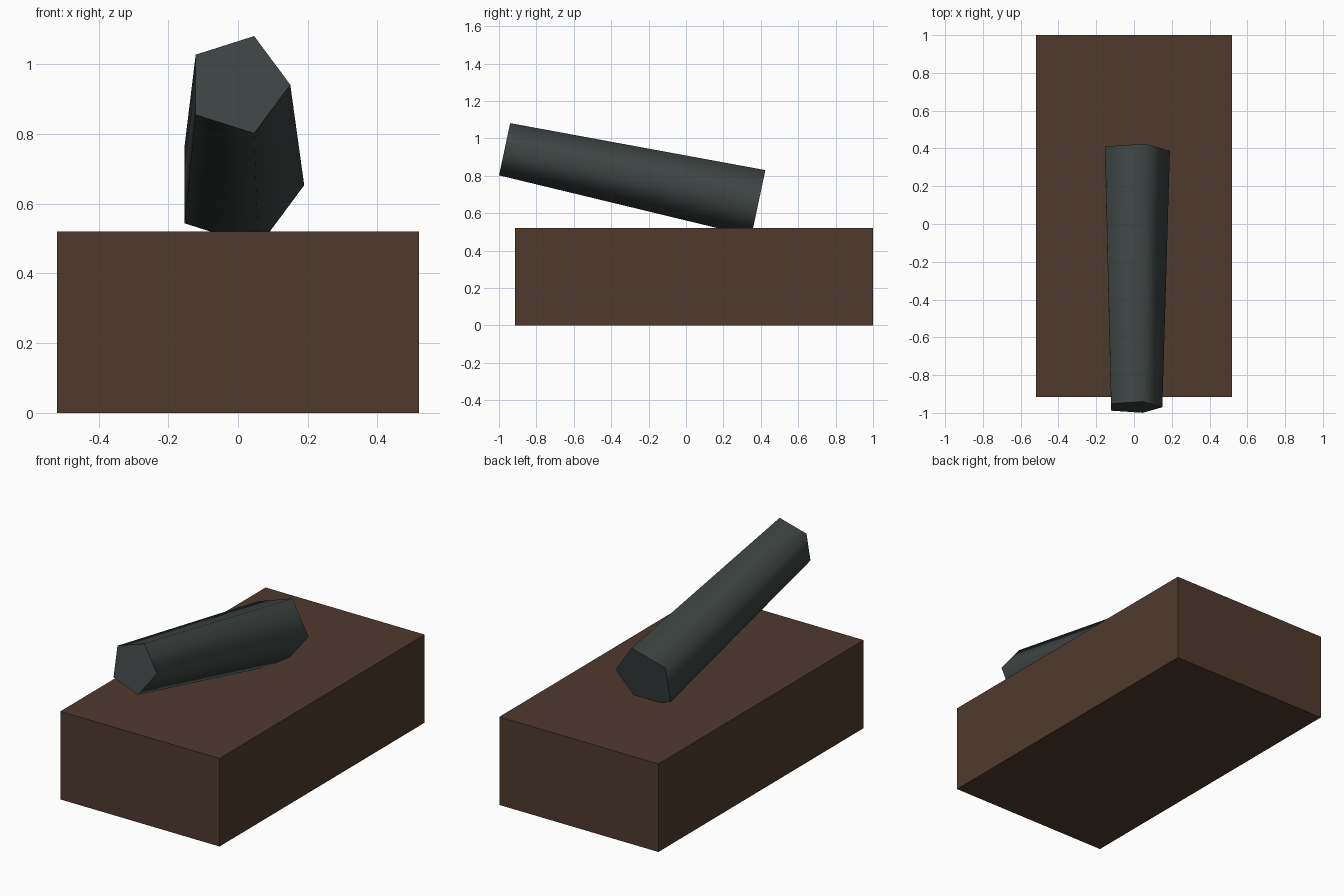
import bpy
import bmesh
from math import radians
from mathutils import Matrix

cube = bpy.data.objects.get("Cube")
if cube:
    bpy.data.objects.remove(cube, do_unlink=True)


def make_material(name, rgb):
    mat = bpy.data.materials.new(name)
    mat.use_nodes = True
    mat.diffuse_color = (*rgb, 1)
    mat.node_tree.nodes["Principled BSDF"].inputs["Base Color"].default_value = (*rgb, 1)
    return mat


def add_object(name, bm, mat):
    mesh = bpy.data.meshes.new(name)
    bm.normal_update()
    bm.to_mesh(mesh)
    bm.free()
    mesh.materials.append(mat)
    obj = bpy.data.objects.new(name, mesh)
    bpy.context.collection.objects.link(obj)
    return obj


brown = make_material("dark brown", (0.078, 0.042, 0.027))
gunmetal = make_material("dark grey", (0.048, 0.058, 0.057))

# Base block
bm = bmesh.new()
bmesh.ops.create_cube(bm, size=1)
bmesh.ops.scale(bm, vec=(1.04, 1.915, 0.52), verts=bm.verts)
base = add_object("base_block", bm, brown)
base.location = (0, 0.0425, 0.26)

# Five-sided tapered barrel: smooth sides, flat ends
bm = bmesh.new()
bmesh.ops.create_cone(bm, cap_ends=True, segments=5, radius1=0.15,
                      radius2=0.19, depth=1.387,
                      matrix=Matrix.Rotation(radians(-90), 4, "Z"))
# Turn a corner to +x, whatever the starting angle of the ring
corner = bm.verts[:][0].co.xy.angle_signed((1, 0))
bmesh.ops.rotate(bm, matrix=Matrix.Rotation(-corner, 3, "Z"), verts=bm.verts)
for face in bm.faces:
    face.smooth = len(face.verts) == 4
for edge in bm.edges:
    edge.smooth = all(f.smooth for f in edge.link_faces)
barrel = add_object("barrel", bm, gunmetal)
barrel.location = (0, -0.2915, 0.7975)
barrel.rotation_euler = (radians(-102), 0, 0)
